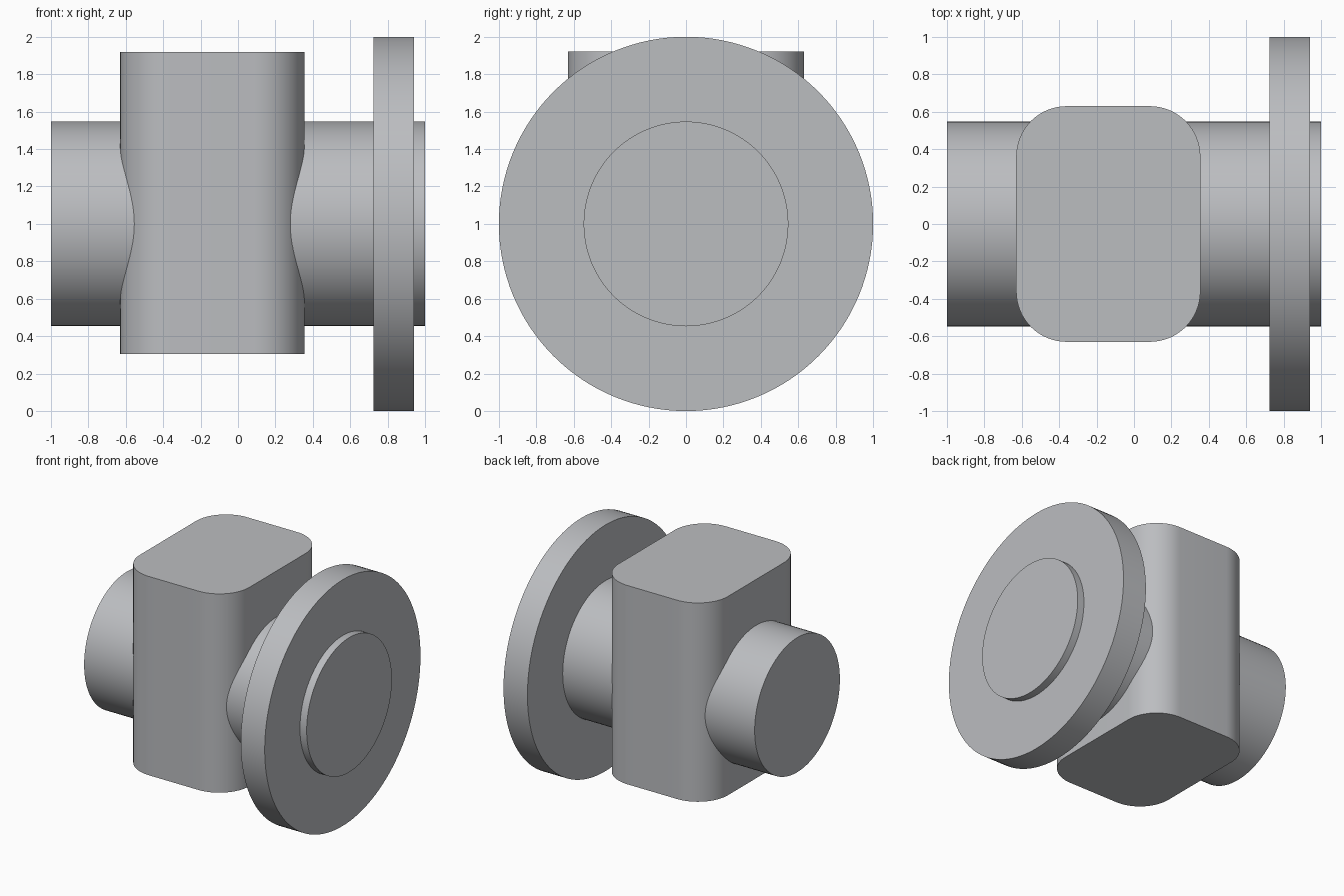
import bpy
import bmesh
import math
from mathutils import Matrix

if "Cube" in bpy.data.objects:
    bpy.data.objects.remove(bpy.data.objects["Cube"])

AXIS_Z = 1.0  # height of the shaft axis

grey = bpy.data.materials.new("light_grey")
grey.diffuse_color = (0.50, 0.51, 0.53, 1.0)
grey.use_nodes = True
grey.node_tree.nodes["Principled BSDF"].inputs["Base Color"].default_value = grey.diffuse_color


def finish(name, bm):
    """Turn a bmesh into a named object with smooth sides and sharp rims."""
    bmesh.ops.recalc_face_normals(bm, faces=bm.faces)
    mesh = bpy.data.meshes.new(name)
    bm.to_mesh(mesh)
    bm.free()
    mesh.materials.append(grey)
    obj = bpy.data.objects.new(name, mesh)
    bpy.context.collection.objects.link(obj)
    bpy.ops.object.select_all(action='DESELECT')
    obj.select_set(True)
    bpy.context.view_layer.objects.active = obj
    bpy.ops.object.shade_smooth_by_angle(angle=math.radians(30))
    return obj


def cylinder_x(name, x0, x1, radius, sides):
    """Solid cylinder lying along x."""
    bm = bmesh.new()
    place = Matrix.Translation(((x0 + x1) / 2, 0, AXIS_Z)) @ Matrix.Rotation(math.pi / 2, 4, 'Y')
    bmesh.ops.create_cone(bm, cap_ends=True, segments=sides, radius1=radius,
                          radius2=radius, depth=x1 - x0, matrix=place)
    return finish(name, bm)


def rounded_block(name, x0, x1, half_y, z0, z1, r, steps=16):
    """Upright block with rounded vertical edges, extruded from its outline."""
    bm = bmesh.new()
    centres = [(x1 - r, half_y - r), (x0 + r, half_y - r),
               (x0 + r, r - half_y), (x1 - r, r - half_y)]
    outline = []
    for i, (cx, cy) in enumerate(centres):
        for s in range(steps + 1):
            a = math.pi / 2 * (i + s / steps)
            outline.append(bm.verts.new((cx + r * math.cos(a), cy + r * math.sin(a), z0)))
    base = bm.faces.new(outline)
    top = bmesh.ops.extrude_face_region(bm, geom=[base], use_keep_orig=True)
    moved = [v for v in top["geom"] if isinstance(v, bmesh.types.BMVert)]
    bmesh.ops.translate(bm, verts=moved, vec=(0, 0, z1 - z0))
    return finish(name, bm)


# Central housing, through shaft and wide end disc
rounded_block("housing", -0.63, 0.355, 0.63, 0.305, 1.92, 0.27)
cylinder_x("shaft", -1.0, 1.0, 0.547, 96)
cylinder_x("flange_disc", 0.725, 0.94, 1.0, 128)
